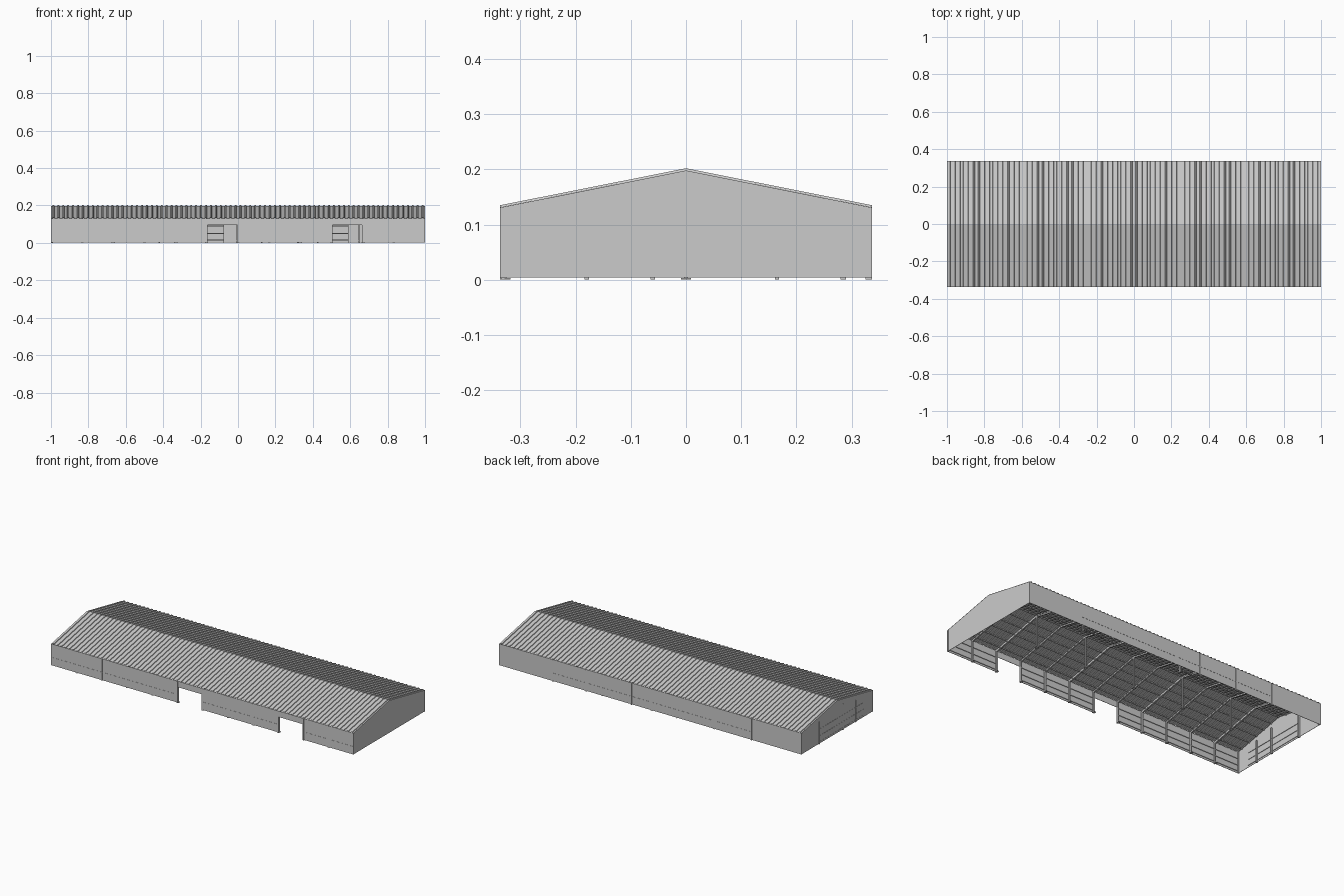
import bpy, bmesh, math
from mathutils import Vector

if "Cube" in bpy.data.objects:
    bpy.data.objects.remove(bpy.data.objects["Cube"])

HALF_X, HALF_Y = 1.0, 0.337
EAVE, RIDGE = 0.131, 0.198
BAY = 2.0 / 12
SLOPE = (RIDGE - EAVE) / HALF_Y
FRAMES = [-1 + BAY * k for k in range(13)]
DOORS = [(-BAY, 0.0), (0.5, 0.5 + BAY)]
WY, T, W = HALF_Y - 0.001, 0.002, 0.004

# Mid-grey steel
steel = bpy.data.materials.new("grey_steel")
steel.diffuse_color = (0.56, 0.56, 0.56, 1)
steel.use_nodes = True
steel.node_tree.nodes["Principled BSDF"].inputs["Base Color"].default_value = steel.diffuse_color


def finish(name, bm):
    bmesh.ops.recalc_face_normals(bm, faces=bm.faces[:])
    mesh = bpy.data.meshes.new(name)
    bm.to_mesh(mesh)
    bm.free()
    mesh.materials.append(steel)
    ob = bpy.data.objects.new(name, mesh)
    bpy.context.collection.objects.link(ob)
    return ob


def prism(bm, pts, offset):
    a = [bm.verts.new(p) for p in pts]
    b = [bm.verts.new(Vector(p) + Vector(offset)) for p in pts]
    n = len(pts)
    bm.faces.new(a)
    bm.faces.new(b)
    for i in range(n):
        bm.faces.new((a[i], a[(i + 1) % n], b[(i + 1) % n], b[i]))


def box(bm, x0, x1, y0, y1, z0, z1):
    prism(bm, [(x0, y0, z0), (x1, y0, z0), (x1, y1, z0), (x0, y1, z0)], (0, 0, z1 - z0))


def roof_z(y):
    return RIDGE - SLOPE * abs(y)


# Ribbed roof sheet folded over the ridge
bm = bmesh.new()
COUNT, RIB = 76, 0.004
PITCH = 2 / COUNT
profile = [(-HALF_X, 0)]
for i in range(COUNT):
    x = -HALF_X + i * PITCH
    for f, dz in ((.3, 0), (.36, RIB), (.64, RIB), (.7, 0)):
        profile.append((x + f * PITCH, dz))
profile.append((HALF_X, 0))
rows = [[bm.verts.new((x, y, z + dz)) for x, dz in profile]
        for y, z in ((-HALF_Y, EAVE), (0, RIDGE), (HALF_Y, EAVE))]
for r0, r1 in zip(rows, rows[1:]):
    for i in range(len(profile) - 1):
        bm.faces.new((r0[i], r0[i + 1], r1[i + 1], r1[i]))
finish("ribbed_roof", bm)

# Front wall with two full-bay openings
bm = bmesh.new()
start = -HALF_X
for d0, d1 in DOORS:
    box(bm, start, d0, -WY, -WY + T, 0.003, EAVE)
    box(bm, d0, d1, -WY, -WY + T, 0.095, EAVE)
    start = d1
box(bm, start, HALF_X, -WY, -WY + T, 0.003, EAVE)
finish("front_wall", bm)

# Back wall
bm = bmesh.new()
box(bm, -HALF_X, HALF_X, WY - T, WY, 0.003, EAVE)
finish("back_wall", bm)

# Gable end walls
for name, x in (("left_gable", -HALF_X + .001), ("right_gable", HALF_X - .001 - T)):
    bm = bmesh.new()
    prism(bm, [(x, -WY, .004), (x, WY, .004), (x, WY, EAVE), (x, 0, RIDGE), (x, -WY, EAVE)], (T, 0, 0))
    finish(name, bm)

# Corner trims
bm = bmesh.new()
for sx in (-1, 1):
    for sy in (-1, 1):
        box(bm, *sorted((sx, sx * .992)), *sorted((sy * HALF_Y, sy * (HALF_Y - .008))), 0.003, EAVE)
finish("corner_trims", bm)

# Steel side columns with base plates
bm = bmesh.new()
for x in FRAMES[1:-1]:
    box(bm, x - W, x + W, -HALF_Y - .0005, -.325, 0, EAVE - .002)
    box(bm, x - .007, x + .007, -.334, -.318, 0, .003)
for x in (.647, .427, .32, .127, -.007, -.173, -.42, -.667):
    box(bm, x - W, x + W, .325, HALF_Y + .0005, 0, EAVE - .002)
finish("side_columns", bm)

# Rafters
bm = bmesh.new()
for x in FRAMES[1:-1]:
    for s in (-1, 1):
        prism(bm, [(x - W, s * .333, EAVE - .003), (x - W, 0, RIDGE - .004),
                   (x - W, 0, RIDGE - .012), (x - W, s * .333, EAVE - .011)], (2 * W, 0, 0))
finish("rafters", bm)

# Inner posts under the ridge
bm = bmesh.new()
for x in FRAMES[2:-1:2]:
    box(bm, x - W, x + W, -W, W, 0, RIDGE - .01)
    box(bm, x - .009, x + .009, -.009, .009, 0, .003)
finish("ridge_posts", bm)

# Roof purlins
bm = bmesh.new()
for k in range(-5, 6):
    y = k * 0.06
    z = roof_z(y) - .001
    box(bm, -.996, .996, y - .002, y + .002, z - .005, z)
finish("purlins", bm)

# Wall girts, the middle one showing on the outer face
bm = bmesh.new()
for z in (.015, .05, .09):
    out = .337 if z == .05 else .334
    for a, b in zip(FRAMES, FRAMES[1:]):
        if not any(abs(a - d[0]) < .01 for d in DOORS):
            box(bm, a, b, -out, -.330, z - .001, z + .001)
    box(bm, -.667, .647, .330, out, z - .001, z + .001)
finish("side_girts", bm)

# Left end-wall posts and girts
bm = bmesh.new()
for y in (-.18, -.06, .165):
    box(bm, -1.0, -.989, y - W, y + W, 0, roof_z(y) - .03)
for z in (.015, .05, .09):
    box(bm, -1.0, -.994, -.25, .165, z - .001, z + .001)
finish("end_framing", bm)

# Half-width slatted screens behind both openings
bm = bmesh.new()
for d0, d1 in DOORS:
    x1 = d0 + .092
    box(bm, x1 - .004, x1, .28, .29, 0, .11)
    for z in (.015, .05, .09):
        box(bm, d0 - .05, x1, .28, .29, z - .002, z + .002)
finish("inner_rails", bm)
